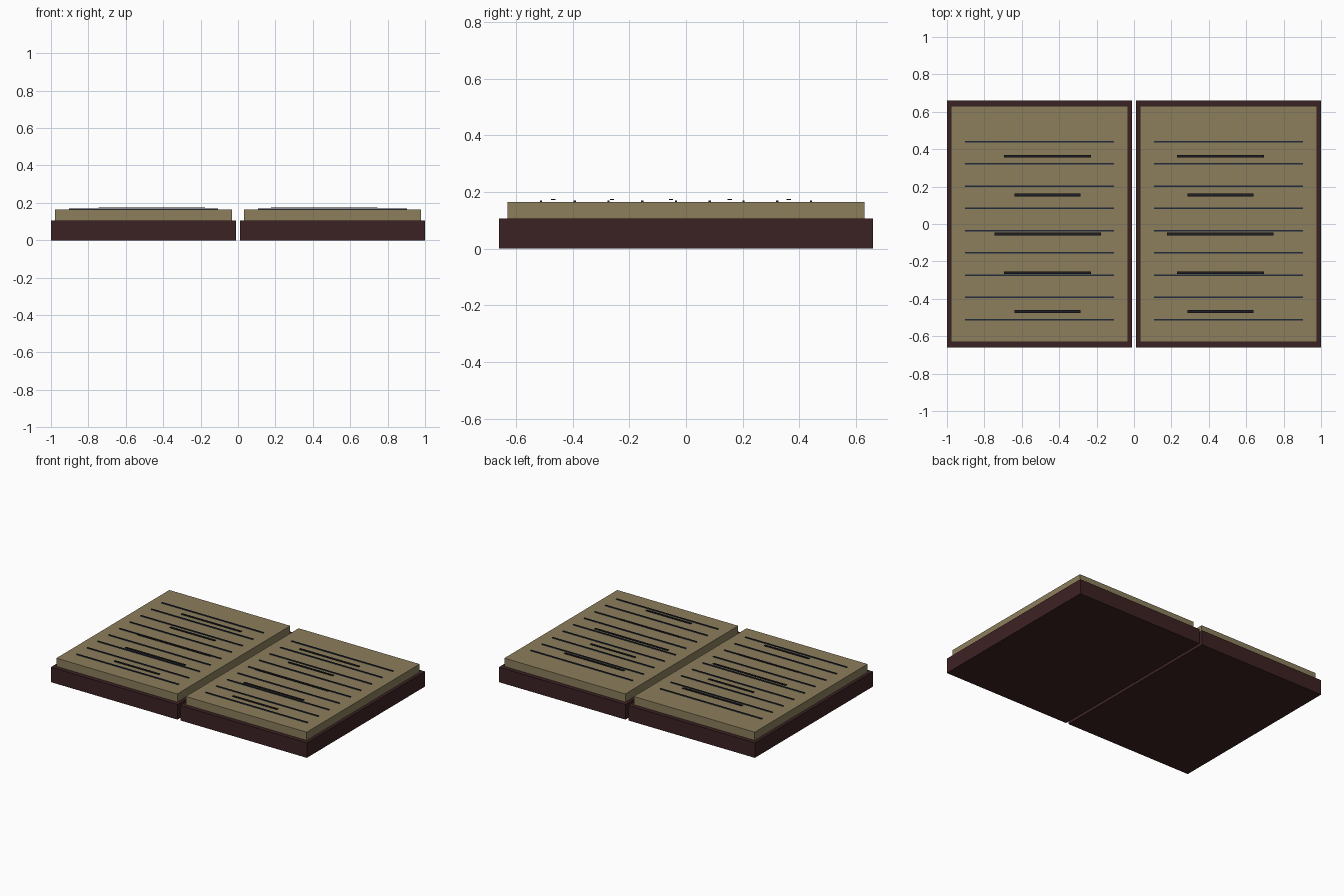
import bpy

if "Cube" in bpy.data.objects:
    bpy.data.objects.remove(bpy.data.objects["Cube"])


def material(name, rgb):
    m = bpy.data.materials.new(name)
    m.diffuse_color = (*rgb, 1)
    m.use_nodes = True
    m.node_tree.nodes["Principled BSDF"].inputs["Base Color"].default_value = m.diffuse_color
    return m


LEATHER = material("dark_maroon_leather", (0.046, 0.016, 0.017))
PAPER = material("aged_paper", (0.262, 0.209, 0.107))
RULE = material("blue_black_rule", (0.014, 0.023, 0.042))
INK = material("black_ink", (0.012, 0.012, 0.017))


def box(name, x, y, z, mat):
    """Box from (min, max) ranges on each axis."""
    bpy.ops.mesh.primitive_cube_add(size=1, location=[sum(r) / 2 for r in (x, y, z)])
    o = bpy.context.object
    o.name = name
    o.scale = [r[1] - r[0] for r in (x, y, z)]
    bpy.ops.object.transform_apply(location=False, rotation=False, scale=True)
    o.data.materials.append(mat)


COVER_TOP, PAGE_TOP = 0.106, 0.164

for side, s in (("left", -1), ("right", 1)):
    def span(a, b):
        return tuple(sorted((s * a, s * b)))

    # cover and page block
    box(side + "_cover", span(0.011, 1.0), (-0.66, 0.66), (0, COVER_TOP), LEATHER)
    box(side + "_pages", span(0.033, 0.978), (-0.63, 0.63), (COVER_TOP, PAGE_TOP), PAPER)

    # ruled lines
    for i in range(9):
        y = 0.441 - 0.119 * i
        box(f"{side}_rule_{i + 1}", span(0.107, 0.903), (y - 0.004, y + 0.004),
            (PAGE_TOP, PAGE_TOP + 0.006), RULE)

    # bold strokes of writing, lying just above the rules
    for i, width in enumerate((0.466, 0.352, 0.57, 0.466, 0.352)):
        y = 0.362 - 0.2075 * i
        box(f"{side}_writing_{i + 1}", span(0.462 - width / 2, 0.462 + width / 2),
            (y - 0.0075, y + 0.0075), (0.172, 0.176), INK)
